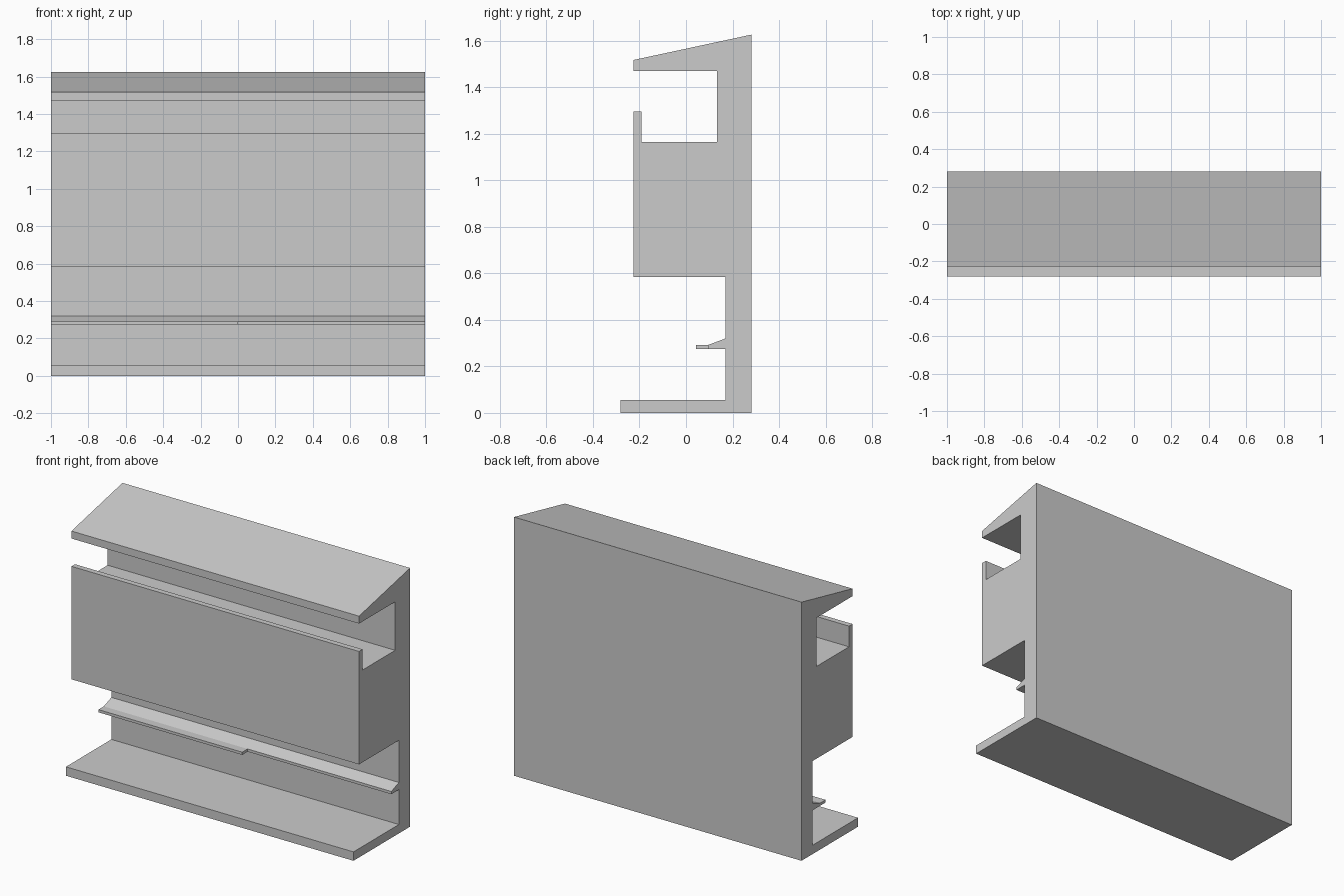
import bpy, bmesh

if "Cube" in bpy.data.objects:
    bpy.data.objects.remove(bpy.data.objects["Cube"])

def extrude_profile(name, pts, x0, x1):
    """Extrude a (y, z) outline along x."""
    bm = bmesh.new()
    face = bm.faces.new([bm.verts.new((x0, y, z)) for y, z in pts])
    ext = bmesh.ops.extrude_face_region(bm, geom=[face])
    verts = [g for g in ext["geom"] if isinstance(g, bmesh.types.BMVert)]
    bmesh.ops.translate(bm, verts=verts, vec=(x1 - x0, 0, 0))
    bmesh.ops.recalc_face_normals(bm, faces=bm.faces)
    mesh = bpy.data.meshes.new(name)
    bm.to_mesh(mesh)
    bm.free()
    obj = bpy.data.objects.new(name, mesh)
    bpy.context.collection.objects.link(obj)
    return obj

# Main body: base ledge, back wall, centre block with upper channel, sloped cap
extrude_profile("channel_body", [
    (-0.281, 0), (0.281, 0), (0.281, 1.626),
    (-0.226, 1.517), (-0.226, 1.47), (0.133, 1.47), (0.133, 1.165),
    (-0.191, 1.165), (-0.191, 1.295), (-0.226, 1.295), (-0.226, 0.585),
    (0.17, 0.585), (0.17, 0.32), (0.095, 0.292), (0.095, 0.275),
    (0.17, 0.275), (0.17, 0.056), (-0.281, 0.056)], -1, 1)

# Wider lip on the left half of the small ledge
extrude_profile("ledge_lip", [
    (0.042, 0.275), (0.095, 0.275), (0.095, 0.292), (0.042, 0.292)], -1, 0)
